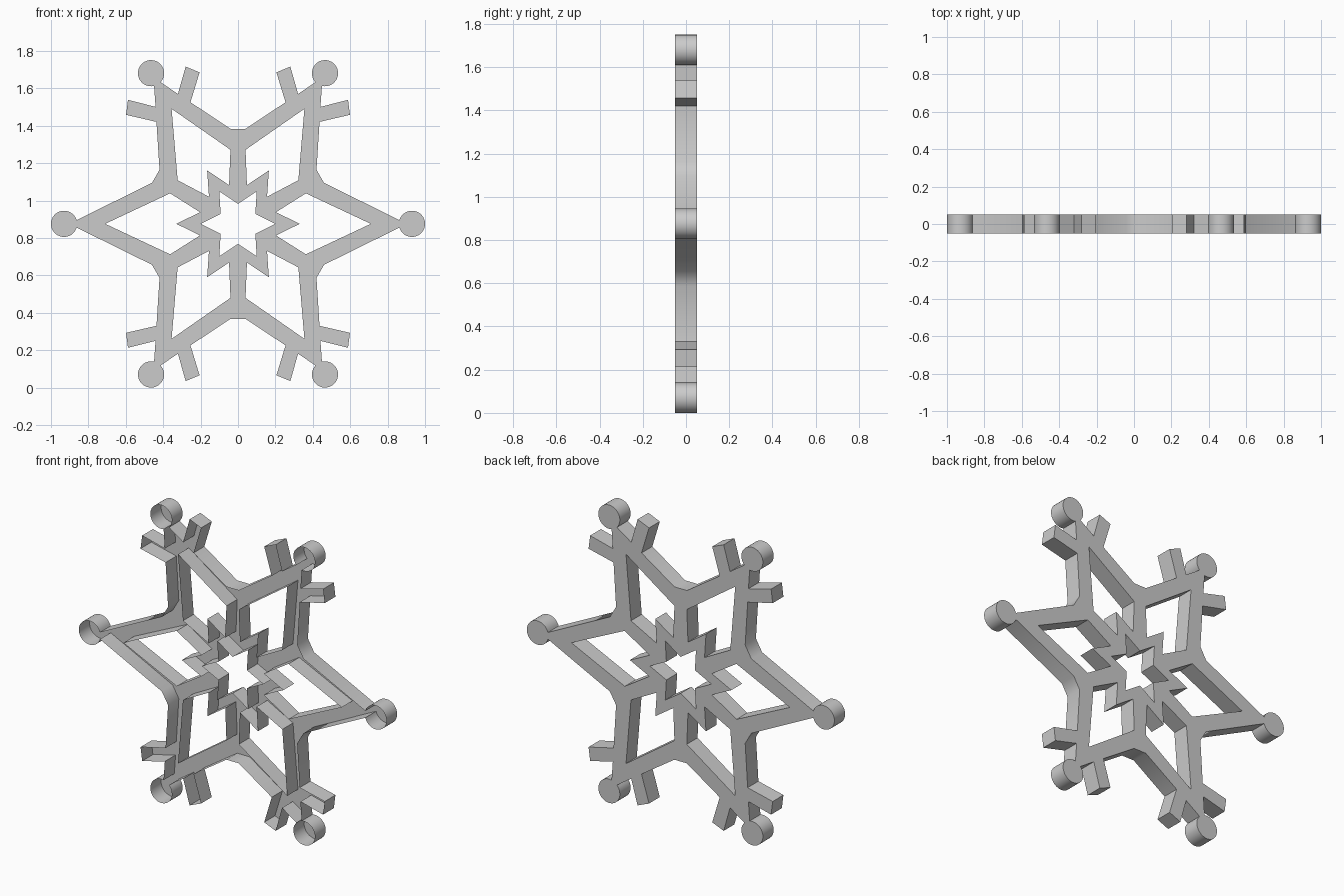
import bpy
import bmesh
from math import sin, cos, pi, radians, asin

cube = bpy.data.objects.get("Cube")
if cube:
    bpy.data.objects.remove(cube, do_unlink=True)

HALF_DEPTH = 0.05
BALL_X, BALL_R, NECK = 0.93, 0.07, 0.02
CENTRE_Z = BALL_X * sin(pi / 3) + BALL_R

grey = bpy.data.materials.new("light grey")
grey.use_nodes = True
colour = (0.6, 0.6, 0.6, 1)
grey.diffuse_color = colour
grey.node_tree.nodes["Principled BSDF"].inputs["Base Color"].default_value = colour


def turn(points, k):
    """Rotate arm-space points to arm number k."""
    c, s = cos(k * pi / 3), sin(k * pi / 3)
    return [(x * c - y * s, x * s + y * c) for x, y in points]


def mirrored(points):
    return [(x, -y) for x, y in reversed(points)]


def arm_outline(branched):
    """Outer edge of one arm, from valley to valley around its round tip."""
    side = [(0.46, -0.219)]
    if branched:
        side += [(0.69, -0.105), (0.804, -0.227), (0.868, -0.178), (0.762, -0.069)]
    reach = pi - asin(NECK / BALL_R)
    steps = 32
    arc = []
    for i in range(steps + 1):
        a = -reach + 2 * reach * i / steps
        arc.append((BALL_X + BALL_R * cos(a), BALL_R * sin(a)))
    return side + arc + mirrored(side)


# Outline runs counter-clockwise, the openings clockwise
outline = []
for k in range(6):
    outline += turn(arm_outline(k % 3 != 0), k)

# Kite opening in each arm, notched by a spike of the inner star
kite = [(0.71, 0), (0.363, -0.163), (0.203, -0.062),
        (0.33, 0), (0.203, 0.062), (0.363, 0.163)]
openings = [turn(kite, k) for k in range(6)]

# Star opening in the middle
star = []
for i in range(12):
    r = 0.107 if i % 2 else 0.2
    star.append((r * cos(-i * pi / 6), r * sin(-i * pi / 6)))
openings.append(star)

# Thin side walls, open at the front
bm = bmesh.new()
back_edges = []
for loop in [outline] + openings:
    front = [bm.verts.new((x, -HALF_DEPTH, y + CENTRE_Z)) for x, y in loop]
    back = [bm.verts.new((x, HALF_DEPTH, y + CENTRE_Z)) for x, y in loop]
    for i in range(len(loop)):
        j = (i + 1) % len(loop)
        bm.faces.new((back[i], back[j], front[j], front[i]))
        back_edges.append(bm.edges.get((back[i], back[j])))

# Back plate
filled = bmesh.ops.triangle_fill(bm, use_beauty=True, use_dissolve=False,
                                 edges=back_edges, normal=(0, 1, 0))
for item in filled["geom"]:
    if isinstance(item, bmesh.types.BMFace):
        item.normal_update()
        if item.normal.y < 0:
            item.normal_flip()

mesh = bpy.data.meshes.new("snowflake_tray")
bm.to_mesh(mesh)
bm.free()
mesh.materials.append(grey)
snowflake = bpy.data.objects.new("snowflake_tray", mesh)
bpy.context.collection.objects.link(snowflake)

bpy.ops.object.select_all(action="DESELECT")
snowflake.select_set(True)
bpy.context.view_layer.objects.active = snowflake
bpy.ops.object.shade_smooth_by_angle(angle=radians(40))
